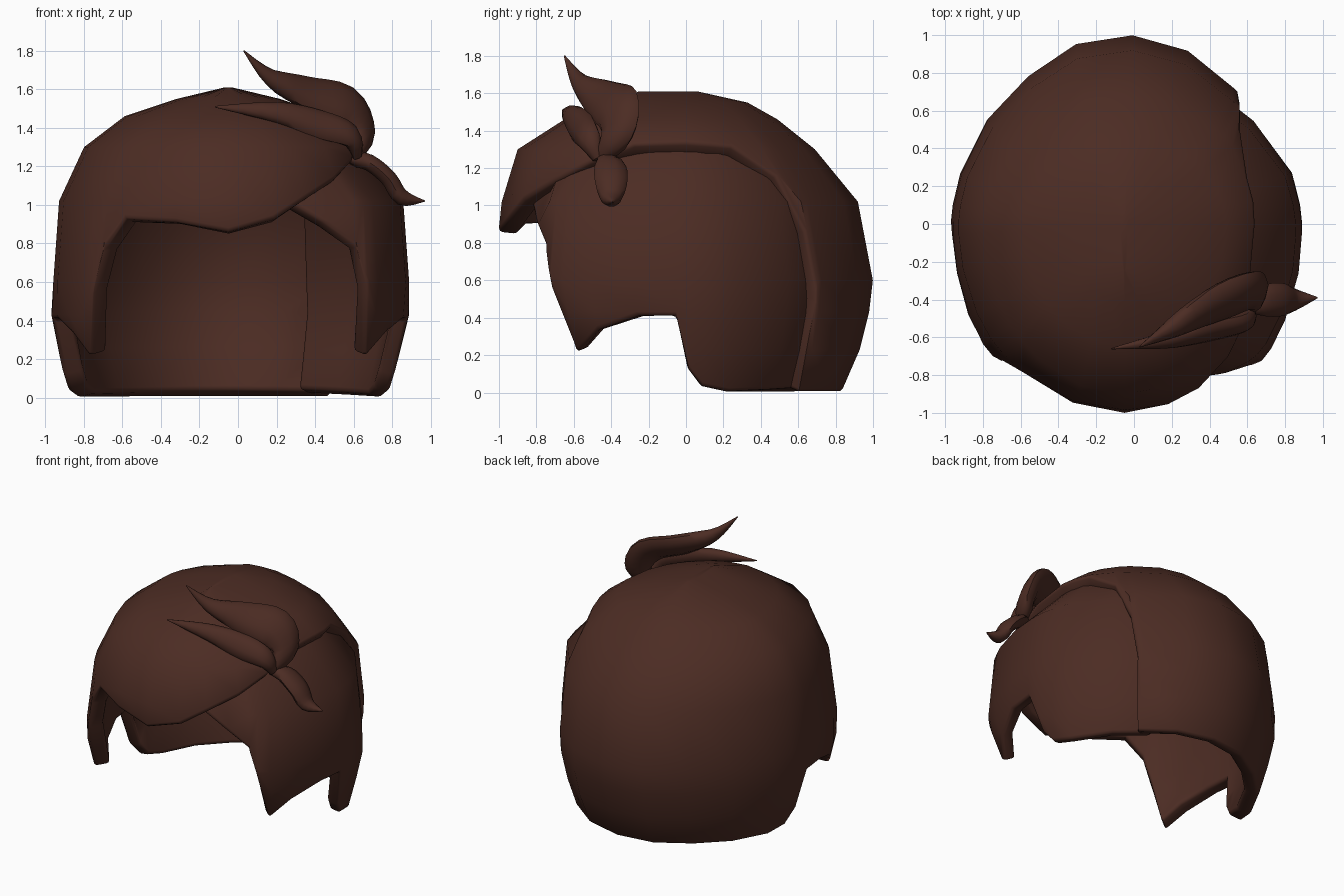
import bpy, bmesh, math
from mathutils import Vector

if "Cube" in bpy.data.objects:
    bpy.data.objects.remove(bpy.data.objects["Cube"])

brown = bpy.data.materials.new("dark brown hair")
brown.diffuse_color = (0.072, 0.025, 0.017, 1)
brown.use_nodes = True
brown.node_tree.nodes["Principled BSDF"].inputs["Base Color"].default_value = brown.diffuse_color

CX = -0.05
# head profile from crown to nape: height, half width, front depth, back depth
LEVELS = [(1.61, .02, .25, .06), (1.55, .27, .42, .33), (1.46, .54, .65, .49),
          (1.30, .75, .90, .69), (1.02, .88, .985, .92), (.60, .91, 1.03, 1.0),
          (.43, .92, 1.0, .98), (.23, .88, .95, .93), (0, .83, .85, .83)]


def interp(table, x):
    """Piecewise linear lookup in (x, value) pairs."""
    for (x0, v0), (x1, v1) in zip(table, table[1:]):
        if x <= x1:
            return v0 + (v1 - v0) * max(0, (x - x0) / (x1 - x0))
    return table[-1][1]


HEIGHT_TO_LEVEL = sorted((row[0], k) for k, row in enumerate(LEVELS))


def point(a, s, scale):
    """Point on the head: a = degrees from the front towards +x, s = level."""
    k = min(int(s), len(LEVELS) - 2)
    z, rx, rf, rb = (p + (q - p) * (s - k) for p, q in zip(LEVELS[k], LEVELS[k + 1]))
    c, d = math.cos(math.radians(a)), math.sin(math.radians(a))
    f = scale(a, z)
    return Vector((CX + rx * d * f, -(rf if c > 0 else rb) * c * f, z))


def finish(name, bm):
    me = bpy.data.meshes.new(name)
    bm.to_mesh(me)
    bm.free()
    ob = bpy.data.objects.new(name, me)
    bpy.context.collection.objects.link(ob)
    me.materials.append(brown)
    bpy.ops.object.select_all(action='DESELECT')
    ob.select_set(True)
    bpy.context.view_layer.objects.active = ob
    return ob


def shell(name, hem, first, closed, thick, scale):
    """Thick sheet of hair on the head, trimmed below by the hem (angle, height)."""
    angles = [h[0] for h in hem]
    for (a0, _), (a1, _) in zip(hem, hem[1:]):          # fill wide gaps
        n = math.ceil((a1 - a0) / 20)
        angles += [a0 + (a1 - a0) * i / n for i in range(1, n)]
    angles.sort()
    if closed:
        angles.pop()
    bm = bmesh.new()
    cols = []
    for a in angles:
        end = interp(HEIGHT_TO_LEVEL, interp(hem, a))
        rows = [end if k > end - .25 else k for k in range(first, len(LEVELS))]
        rows[-1] = end
        cols.append([bm.verts.new(point(a, s, scale)) for s in rows])
    pairs = list(zip(cols, cols[1:])) + ([(cols[-1], cols[0])] if closed else [])
    for p, q in pairs:
        for k in range(len(p) - 1):
            bm.faces.new((p[k], p[k + 1], q[k + 1], q[k]))
    if closed:
        bm.faces.new([c[0] for c in cols])
    bmesh.ops.remove_doubles(bm, verts=bm.verts, dist=.0005)
    ob = finish(name, bm)
    sol = ob.modifiers.new("thickness", 'SOLIDIFY')
    sol.thickness, sol.offset = thick, -1
    bev = ob.modifiers.new("soft rim", 'BEVEL')
    bev.width, bev.segments = .022, 2
    bev.limit_method, bev.angle_limit = 'ANGLE', math.radians(55)
    bev.use_clamp_overlap = False
    for m in ("thickness", "soft rim"):
        bpy.ops.object.modifier_apply(modifier=m)
    bpy.ops.object.shade_smooth_by_angle(angle=math.radians(50))


# lower edge from the temple lock round the ear to the nape, shared by both sides
SIDE = [(45, .78), (48.5, .55), (53, .21), (62, .33), (76, .41), (87, .41),
        (91, .12), (96, .03), (106, 0)]

# main cap: back, left side and swept fringe, ending at the parting on the right
left = [(-a, z) for a, z in reversed(SIDE)]
cap_hem = [(-221, 0)] + left + [
    (-37, .93), (-18, .91), (0, .86), (16, .93), (27, 1.03), (42, 1.13), (56, 1.23),
    (71, 1.33), (90, 1.34), (112, 1.32), (128, 1.16), (134, .86), (137, .5), (139, 0)]


def cap_scale(a, z):
    # slightly flat at the back corners, slightly full at the left temple
    back = interp([(90, 1), (105, .985), (125, .97), (142, .957), (155, .985),
                   (170, 1)], abs(a) if abs(a) < 180 else 360 - abs(a))
    return back + interp([(-80, 0), (-52, .03), (-35, 0)], a) * interp([(.8, 1), (1.2, 0)], z)


shell("main_hair_cap", cap_hem, 0, True, .105, cap_scale)


# right side panel: tucked in under the parting, slightly full at the temple
def panel_scale(a, z):
    tuck = max(interp([(1.04, 0), (1.3, .14)], z),
               interp([(24, .08), (38, 0), (105, 0), (140, .12)], a))
    full = interp([(34, 0), (50, .07), (64, .055), (90, .03), (112, 0)], a)
    return 1 - tuck + full * interp([(0, 0), (.2, .3), (.6, 1), (1.03, 1), (1.2, 0)], z)


panel_hem = [(24, 1.02), (34, .92)] + SIDE + [(146, .02)]
shell("right_side_panel", panel_hem, 2, False, .085, panel_scale)


# loose curls: tapered leaf shapes swept along a smooth path
def curl(name, path, widths, side, thick):
    pts = [Vector(p) for p in path]
    side = Vector(side).normalized()
    n, steps, sides = len(pts), 4, 10
    bm = bmesh.new()
    rings = []

    def spline(v, i, t):
        p0, p1, p2, p3 = v[max(i - 1, 0)], v[i], v[i + 1], v[min(i + 2, n - 1)]
        return (p1 * 2 + (p2 - p0) * t + (p0 * 2 - p1 * 5 + p2 * 4 - p3) * t * t
                + (p1 * 3 - p0 - p2 * 3 + p3) * t ** 3) * .5

    for j in range((n - 1) * steps + 1):
        i = min(j // steps, n - 2)
        t = j / steps - i
        c = spline(pts, i, t)
        tan = (spline(pts, i, min(t + .05, 1)) - spline(pts, i, max(t - .05, 0))).normalized()
        w = max(spline(widths, i, t), .004)
        u = (side - tan * side.dot(tan)).normalized()
        v = tan.cross(u)
        h = min(thick, w * .8)
        rings.append([bm.verts.new(c + u * w * math.cos(k * math.tau / sides)
                                   + v * h * math.sin(k * math.tau / sides))
                      for k in range(sides)])
    for p, q in zip(rings, rings[1:]):
        for k in range(sides):
            m = (k + 1) % sides
            bm.faces.new((p[k], p[m], q[m], q[k]))
    bm.faces.new(rings[0][::-1])
    bm.faces.new(rings[-1])
    bmesh.ops.recalc_face_normals(bm, faces=bm.faces)
    finish(name, bm)
    bpy.ops.object.shade_smooth_by_angle(angle=math.radians(50))


curl("upper_curl",
     [(.61, -.46, 1.25), (.64, -.37, 1.38), (.56, -.37, 1.52), (.36, -.46, 1.58),
      (.17, -.57, 1.66), (.03, -.65, 1.80)],
     [.03, .10, .14, .11, .05, .004], (.3, .8, .55), .055)
curl("flat_curl",
     [(.62, -.47, 1.25), (.58, -.52, 1.36), (.42, -.56, 1.42), (.2, -.61, 1.48),
      (-.12, -.66, 1.51)],
     [.03, .07, .085, .06, .004], (0, .5, .87), .045)
curl("side_curl",
     [(.58, -.45, 1.24), (.68, -.41, 1.22), (.78, -.40, 1.14), (.85, -.40, 1.04),
      (.97, -.39, 1.02)],
     [.03, .08, .088, .06, .004], (0, 1, 0), .045)
